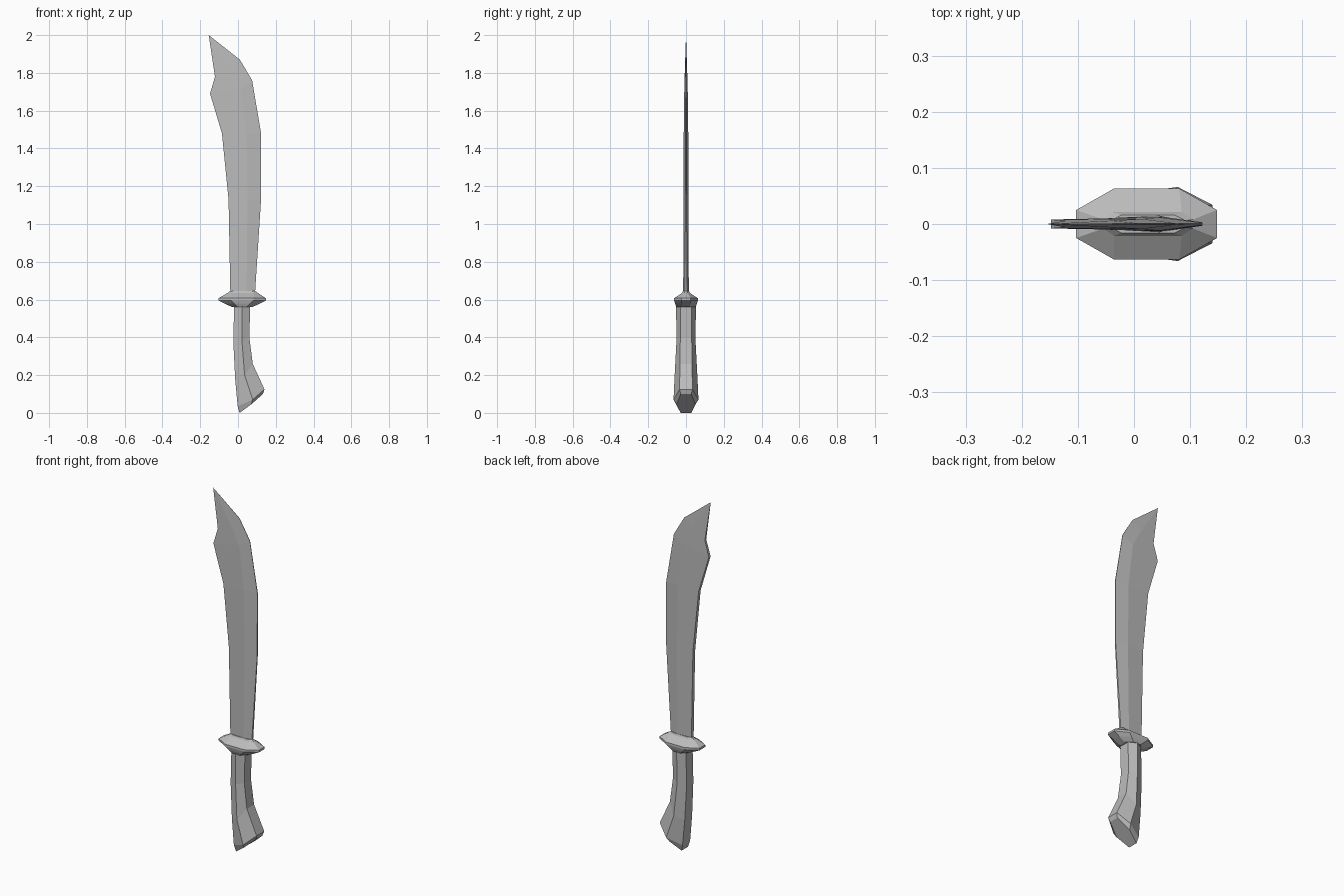
import bpy
import bmesh

cube = bpy.data.objects.get("Cube")
if cube:
    bpy.data.objects.remove(cube, do_unlink=True)

steel = bpy.data.materials.new("plain_grey")
steel.use_nodes = True
grey = (0.5, 0.5, 0.5, 1)
steel.diffuse_color = grey
steel.node_tree.nodes["Principled BSDF"].inputs["Base Color"].default_value = grey


def loft(name, rings, tip=None):
    """Skin a closed solid through equal-length rings, ending in a cap or a point."""
    bm = bmesh.new()
    loops = [[bm.verts.new(p) for p in ring] for ring in rings]
    n = len(loops[0])
    for a, b in zip(loops, loops[1:]):
        for i in range(n):
            j = (i + 1) % n
            bm.faces.new((a[i], a[j], b[j], b[i]))
    bm.faces.new(loops[0][::-1])
    if tip:
        point = bm.verts.new(tip)
        for i in range(n):
            bm.faces.new((loops[-1][i], loops[-1][(i + 1) % n], point))
    else:
        bm.faces.new(loops[-1])
    bmesh.ops.recalc_face_normals(bm, faces=bm.faces)
    mesh = bpy.data.meshes.new(name)
    bm.to_mesh(mesh)
    bm.free()
    mesh.materials.append(steel)
    obj = bpy.data.objects.new(name, mesh)
    bpy.context.collection.objects.link(obj)
    return obj


def hexagon(left, middle, right):
    """Six-sided ring mirrored in y; each argument is (x, z, half thickness)."""
    front = [(x, -t, z) for x, z, t in (left, middle, right)]
    back = [(x, t, z) for x, z, t in (right, middle, left)]
    return front + back


def octagon(z, x0, x1, end, flat, y):
    """Long octagon with end faces of half width end and sides at y."""
    half = [(x0, end), (x0 + flat, y), (x1 - flat, y), (x1, end)]
    return [(x, -w, z) for x, w in half] + [(x, w, z) for x, w in reversed(half)]


# Blade: thick spine, central ridge, fine cutting edge
loft("blade", [
    hexagon((-.04, .6, .010), (.045, .6, .015), (.088, .6, .006)),
    hexagon((-.05, 1.13, .010), (.05, 1.13, .013), (.122, 1.13, .003)),
    hexagon((-.085, 1.48, .009), (.045, 1.48, .012), (.122, 1.48, .002)),
    hexagon((-.148, 1.69, .008), (.015, 1.72, .009), (.075, 1.76, .001)),
    hexagon((-.122, 1.78, .006), (-.04, 1.82, .006), (.01, 1.87, .001)),
], tip=(-.155, 0, 2))

# Guard: bevelled long octagon
loft("guard", [
    octagon(.56, -.03, .075, .02, .03, .05),
    octagon(.578, -.07, .115, .022, .05, .058),
    octagon(.595, -.103, .148, .025, .067, .063),
    octagon(.607, -.103, .148, .025, .067, .063),
    octagon(.635, -.055, .105, .008, .02, .021),
    octagon(.645, -.042, .092, .006, .02, .016),
])

# Handle: six-sided grip flaring into a slanted pommel
loft("handle", [
    hexagon((.008, 0, .028), (.07, .045, .05), (.132, .1, .028)),
    hexagon((-.002, .035, .034), (.078, .07, .066), (.14, .125, .034)),
    hexagon((-.015, .18, .033), (.035, .2, .06), (.078, .26, .032)),
    hexagon((-.025, .38, .03), (.02, .39, .05), (.06, .4, .03)),
    hexagon((-.02, .58, .03), (.022, .58, .053), (.065, .58, .03)),
])
